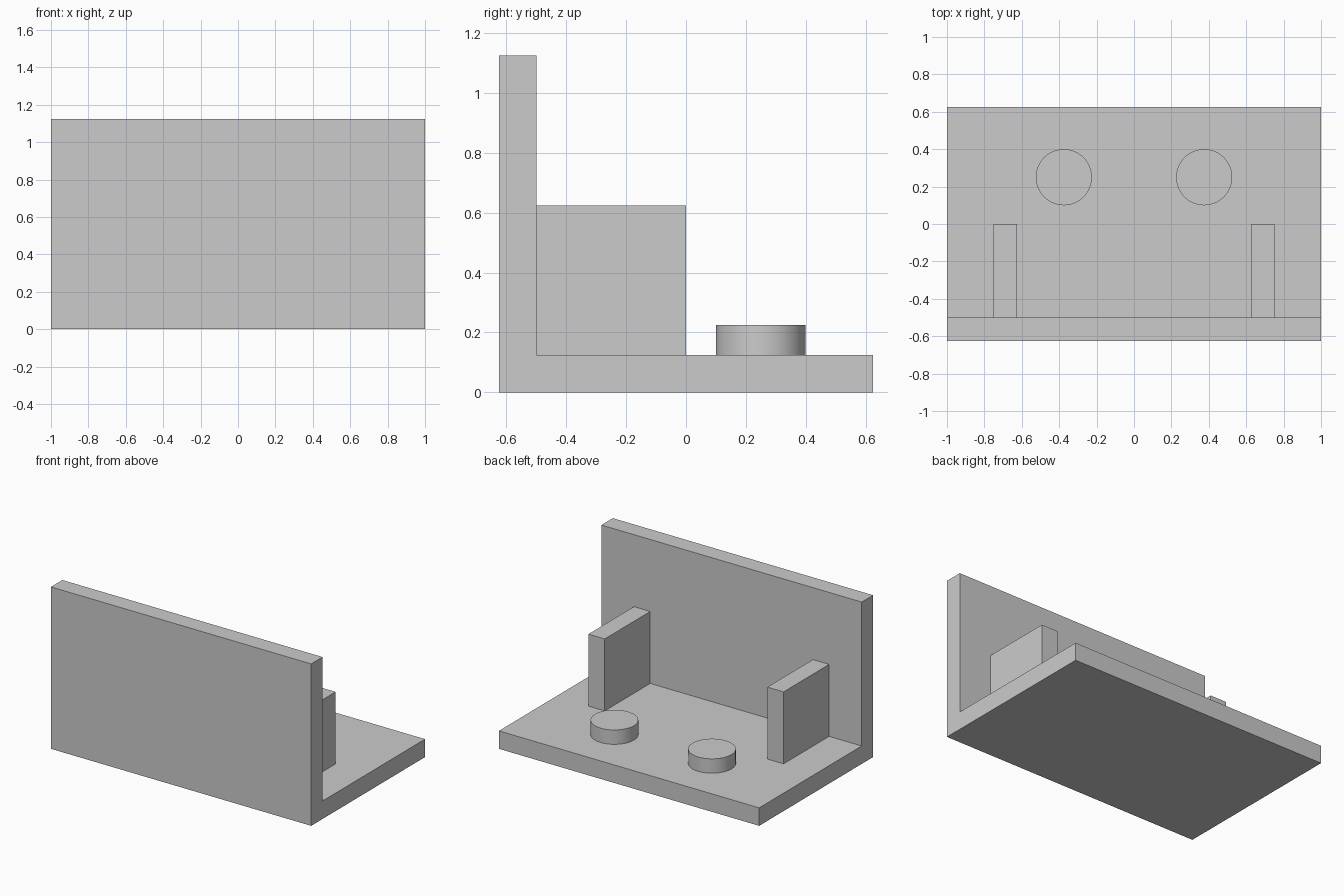
import bpy
import bmesh
from mathutils import Vector

default = bpy.data.objects.get("Cube")
if default:
    bpy.data.objects.remove(default, do_unlink=True)

GREY = (0.6, 0.6, 0.6, 1)
grey = bpy.data.materials.new("plain grey")
grey.use_nodes = True
grey.diffuse_color = GREY
grey.node_tree.nodes["Principled BSDF"].inputs["Base Color"].default_value = GREY

BASE_TOP = 0.125
WALL_BACK = -0.5


def extrude_profile(name, profile, x_min, x_max):
    """Extrude a closed (y, z) outline along x."""
    bm = bmesh.new()
    face = bm.faces.new([bm.verts.new((x_min, y, z)) for y, z in profile])
    result = bmesh.ops.extrude_face_region(bm, geom=[face])
    moved = [v for v in result["geom"] if isinstance(v, bmesh.types.BMVert)]
    bmesh.ops.translate(bm, verts=moved, vec=Vector((x_max - x_min, 0, 0)))
    bmesh.ops.recalc_face_normals(bm, faces=bm.faces)
    mesh = bpy.data.meshes.new(name)
    bm.to_mesh(mesh)
    bm.free()
    mesh.materials.append(grey)
    obj = bpy.data.objects.new(name, mesh)
    bpy.context.collection.objects.link(obj)
    return obj


# L-shaped body: floor plate and upright wall in one piece
extrude_profile("base_and_wall", [
    (-0.625, 0), (0.625, 0), (0.625, BASE_TOP),
    (WALL_BACK, BASE_TOP), (WALL_BACK, 1.125), (-0.625, 1.125)], -1, 1)

for side, sign in (("left", 1), ("right", -1)):
    # Upright support plate against the wall
    x_min, x_max = sorted((sign * 0.625, sign * 0.75))
    extrude_profile(side + "_support", [
        (WALL_BACK, BASE_TOP), (0, BASE_TOP),
        (0, 0.625), (WALL_BACK, 0.625)], x_min, x_max)

    # Low round boss on the floor plate
    bpy.ops.mesh.primitive_cylinder_add(
        vertices=64, radius=0.15, depth=0.1,
        location=(sign * 0.375, 0.25, BASE_TOP + 0.05))
    boss = bpy.context.object
    boss.name = side + "_boss"
    boss.data.materials.append(grey)
    bpy.ops.object.shade_smooth_by_angle()
